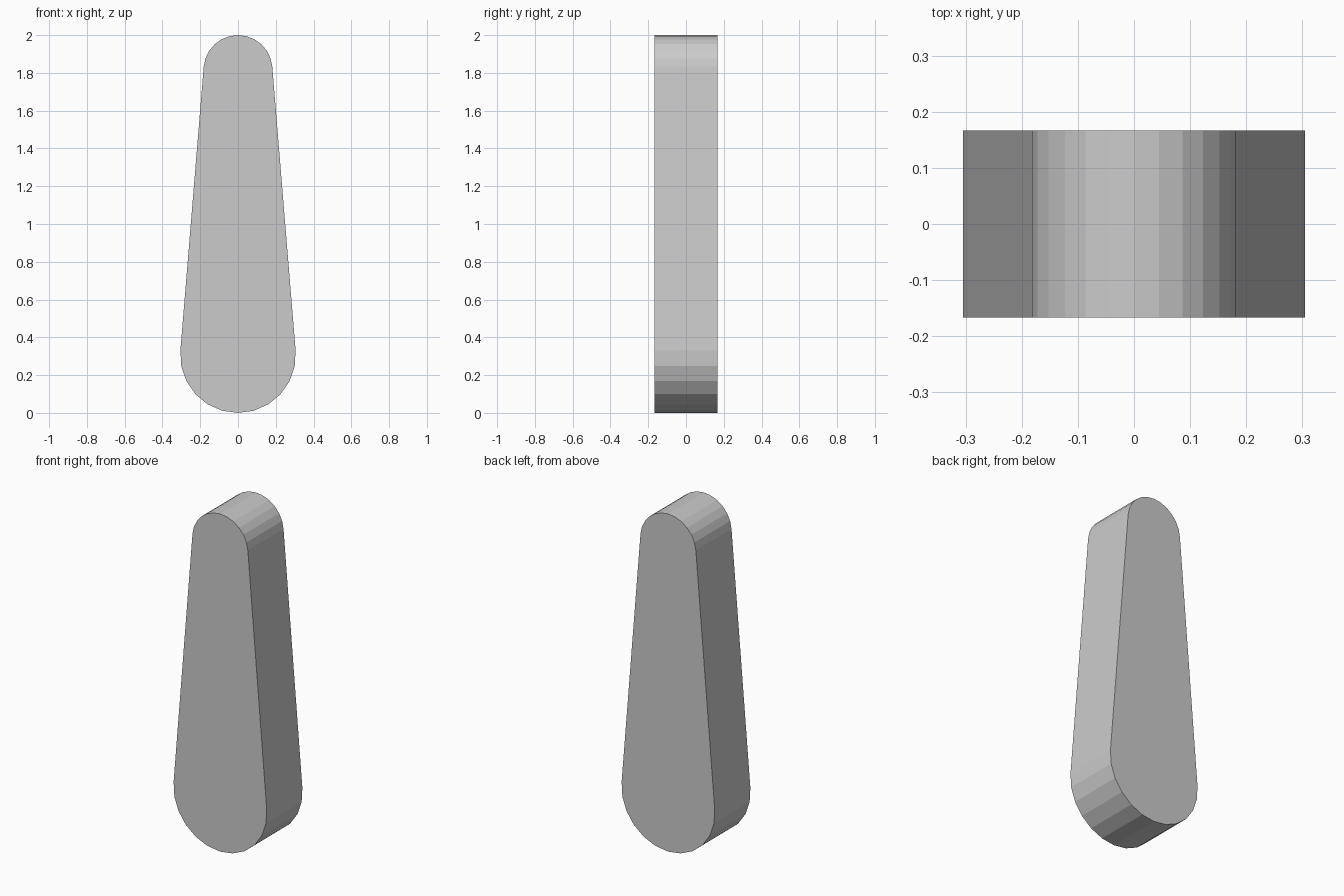
import bpy, bmesh
from math import sin, cos, asin, pi

if "Cube" in bpy.data.objects:
    bpy.data.objects.remove(bpy.data.objects["Cube"])

R_BOTTOM, R_TOP, HEIGHT, HALF_DEPTH = 0.306, 0.182, 2.0, 0.167
SEGMENTS = 12
z_bottom, z_top = R_BOTTOM, HEIGHT - R_TOP
taper = asin((R_BOTTOM - R_TOP) / (z_top - z_bottom))


def arc(radius, z, start, end):
    """Points of an arc in the xz plane, ends included."""
    angles = [start + (end - start) * i / SEGMENTS for i in range(SEGMENTS + 1)]
    return [(radius * cos(a), z + radius * sin(a)) for a in angles]


# Tapered outline: small top arc and large bottom arc joined by tangent sides
outline = arc(R_TOP, z_top, taper, pi - taper)
outline += arc(R_BOTTOM, z_bottom, pi - taper, 2 * pi + taper)

# Extrude the outline front to back
bm = bmesh.new()
front = bm.faces.new([bm.verts.new((x, -HALF_DEPTH, z)) for x, z in outline])
result = bmesh.ops.extrude_face_region(bm, geom=[front], use_keep_orig=True)
back_verts = [g for g in result["geom"] if isinstance(g, bmesh.types.BMVert)]
bmesh.ops.translate(bm, verts=back_verts, vec=(0, 2 * HALF_DEPTH, 0))
bmesh.ops.recalc_face_normals(bm, faces=bm.faces)

mesh = bpy.data.meshes.new("tapered_link")
bm.to_mesh(mesh)
bm.free()
bpy.context.collection.objects.link(bpy.data.objects.new("tapered_link", mesh))
